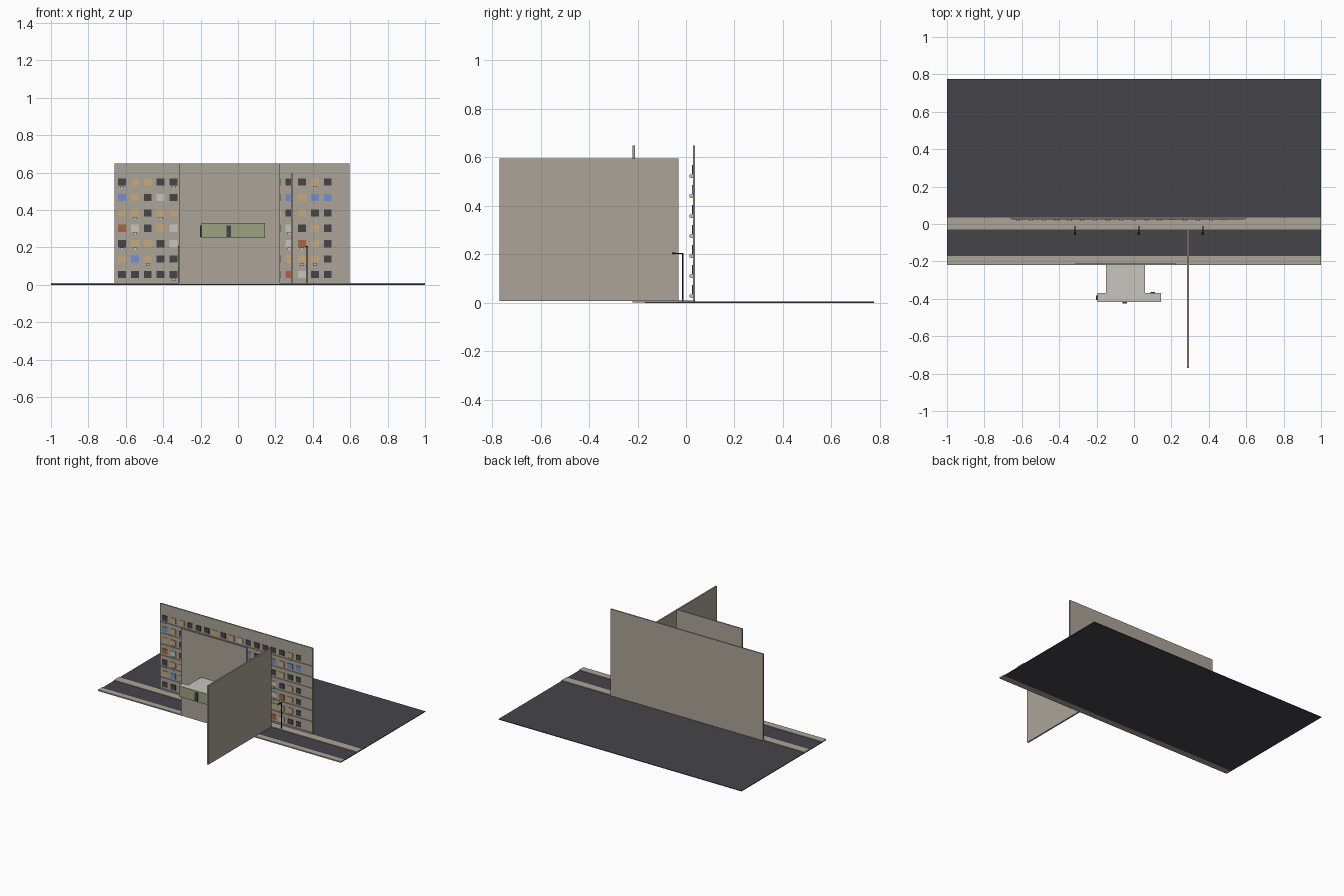
import bpy, bmesh, random
from mathutils import Matrix, Vector

random.seed(4)
cube = bpy.data.objects.get("Cube")
if cube:
    bpy.data.objects.remove(cube, do_unlink=True)


def material(name, r, g, b):
    m = bpy.data.materials.new(name)
    m.use_nodes = True
    m.diffuse_color = (r, g, b, 1)
    m.node_tree.nodes["Principled BSDF"].inputs["Base Color"].default_value = (r, g, b, 1)
    return m


concrete = material("concrete", 0.41, 0.37, 0.31)
asphalt = material("asphalt", 0.06, 0.06, 0.068)
green = material("pale green", 0.33, 0.37, 0.22)
pale = material("pale grey", 0.57, 0.56, 0.51)
tan = material("warm tan", 0.58, 0.40, 0.21)
blue = material("window blue", 0.17, 0.28, 0.65)
rust = material("rust", 0.41, 0.13, 0.05)
black = material("black metal", 0.015, 0.015, 0.015)


def add_box(bm, x, y, z, index=0):
    """Add a box given its (min, max) range on each axis."""
    size = [b - a for a, b in (x, y, z)]
    mid = [(a + b) / 2 for a, b in (x, y, z)]
    mat = Matrix.Translation(Vector(mid)) @ Matrix.Diagonal((*size, 1))
    for v in bmesh.ops.create_cube(bm, size=1, matrix=mat)["verts"]:
        for f in v.link_faces:
            f.material_index = index


def finish(name, bm, *mats):
    mesh = bpy.data.meshes.new(name)
    bm.to_mesh(mesh)
    bm.free()
    for m in mats:
        mesh.materials.append(m)
    obj = bpy.data.objects.new(name, mesh)
    bpy.context.collection.objects.link(obj)
    return obj


def box(name, mat, x, y, z):
    bm = bmesh.new()
    add_box(bm, x, y, z)
    return finish(name, bm, mat)


# Ground and pavements
box("road", asphalt, (-1, 1), (-0.17, 0.775), (0, 0.005))
box("near_pavement", concrete, (-1, 1), (-0.22, -0.17), (0.001, 0.01))
box("far_pavement", concrete, (-1, 1), (-0.03, 0.035), (0.002, 0.01))

# Tall walls
box("apartment_wall", concrete, (-0.66, 0.595), (0.028, 0.038), (0.005, 0.65))
box("front_wall", concrete, (-0.315, 0.225), (-0.22, -0.21), (0.005, 0.65))
box("side_wall", concrete, (0.284, 0.295), (-0.77, -0.03), (0.008, 0.595))

# Apartment windows: letters pick the pane colour, floors from the top down
floors = [("DTTDD", "DDTD"), ("BTDWD", "BTBB"), ("TTDTT", "DTDD"),
          ("RWDTW", "WDTD"), ("DTTDW", "WRTD"), ("TBTDD", "TTTD"),
          ("DDDDD", "RWDD")]
panes, units, ledges = bmesh.new(), bmesh.new(), bmesh.new()
for row, (left, right) in enumerate(floors):
    z = 0.55 - row * 0.0825
    middle = "".join(random.choice("DDDDTTTWBR") for _ in range(8))
    for col, letter in enumerate(left + middle + right):
        x = -0.62 + col * 0.06875
        add_box(panes, (x - 0.021, x + 0.021), (0.024, 0.029),
                (z - 0.019, z + 0.019), "DTBWR".index(letter))
        if random.random() < 0.2:
            add_box(units, (x - 0.01, x + 0.01), (0.015, 0.029), (z - 0.033, z - 0.021))
    add_box(ledges, (-0.655, 0.59), (0.023, 0.029), (z - 0.035, z - 0.032))
finish("window_panes", panes, asphalt, tan, blue, pale, rust)
finish("window_units", units, pale)
finish("floor_ledges", ledges, concrete)

# Raised cabin, T-shaped in plan, with a pale roof
bm = bmesh.new()
outline = [(-0.15, -0.22), (-0.15, -0.37), (-0.195, -0.37), (-0.195, -0.417),
           (0.145, -0.417), (0.145, -0.37), (0.06, -0.37), (0.06, -0.22)]
base = bm.faces.new([bm.verts.new((x, y, 0.25)) for x, y in outline])
top = bmesh.ops.extrude_face_region(bm, geom=[base])["geom"]
bmesh.ops.translate(bm, verts=[v for v in top if isinstance(v, bmesh.types.BMVert)],
                    vec=(0, 0, 0.08))
bmesh.ops.recalc_face_normals(bm, faces=bm.faces)
for f in bm.faces:
    f.material_index = int(f.normal.z > 0.5)
finish("raised_cabin", bm, green, pale)

# Cabin doors on the front, end and rear
box("front_door", asphalt, (-0.062, -0.038), (-0.424, -0.416), (0.255, 0.318))
box("end_door", asphalt, (-0.204, -0.194), (-0.405, -0.381), (0.255, 0.318))
box("rear_door", asphalt, (0.087, 0.111), (-0.371, -0.363), (0.255, 0.318))

# Street lamps: post, arm and glowing head
for i, x in enumerate((-0.316, 0.026, 0.368)):
    bm = bmesh.new()
    add_box(bm, (x - 0.003, x + 0.003), (-0.016, -0.01), (0.01, 0.205))
    add_box(bm, (x - 0.003, x + 0.003), (-0.045, -0.01), (0.201, 0.206))
    add_box(bm, (x - 0.006, x + 0.006), (-0.058, -0.043), (0.202, 0.207))
    add_box(bm, (x - 0.004, x + 0.004), (-0.056, -0.045), (0.199, 0.202), 1)
    finish(f"street_lamp_{i + 1}", bm, black, tan)
